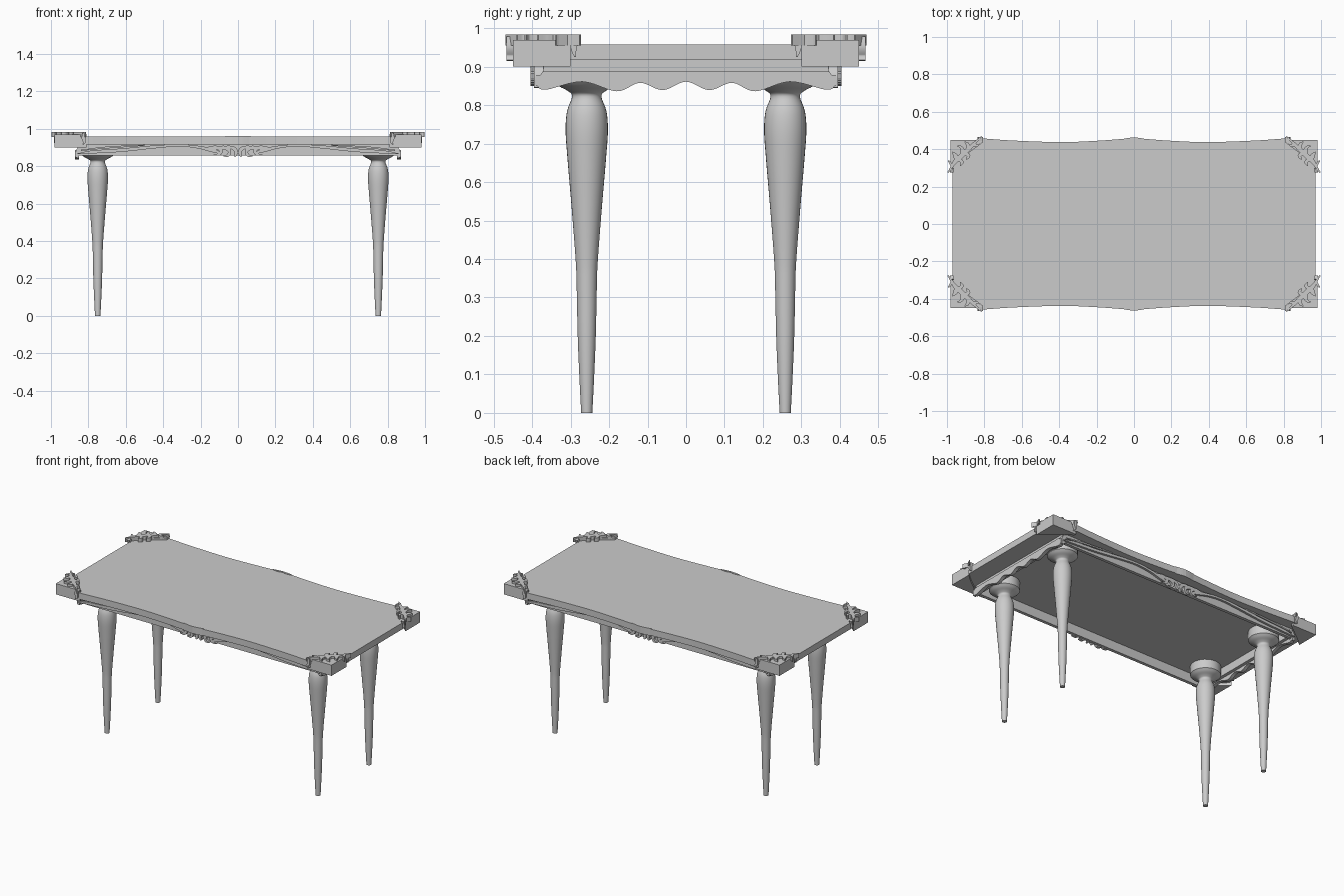
import bpy, bmesh, math
from mathutils import Vector

if "Cube" in bpy.data.objects:
    bpy.data.objects.remove(bpy.data.objects["Cube"])

mat = bpy.data.materials.new("grey wood")
mat.diffuse_color = (0.6, 0.6, 0.6, 1)
mat.use_nodes = True
mat.node_tree.nodes["Principled BSDF"].inputs["Base Color"].default_value = mat.diffuse_color


def finish(name, bm, smooth=True):
    bmesh.ops.recalc_face_normals(bm, faces=bm.faces)
    me = bpy.data.meshes.new(name)
    bm.to_mesh(me)
    bm.free()
    me.materials.append(mat)
    ob = bpy.data.objects.new(name, me)
    bpy.context.collection.objects.link(ob)
    if smooth:
        bpy.ops.object.select_all(action='DESELECT')
        bpy.context.view_layer.objects.active = ob
        ob.select_set(True)
        bpy.ops.object.shade_smooth_by_angle(angle=math.radians(35))
    return ob


def spline(pts, n=6):
    # Catmull-Rom curve through the points (any dimension)
    P = [Vector(p) for p in pts]
    P = [P[0] * 2 - P[1]] + P + [P[-1] * 2 - P[-2]]
    out = []
    for i in range(1, len(P) - 2):
        a, b, c, d = P[i - 1:i + 3]
        for k in range(n):
            t = k / n
            out.append(0.5 * (2 * b + (c - a) * t + (2 * a - 5 * b + 4 * c - d) * t * t
                              + (3 * b - 3 * c + d - a) * t ** 3))
    return out + [P[-2]]


def band(bm, pairs, w0, w1, place):
    # solid strip between pairs of plane points, thickened from w0 to w1
    rings = []
    for a, b in pairs:
        rings.append([bm.verts.new(place(p[0], p[1], w))
                      for p, w in ((a, w0), (b, w0), (b, w1), (a, w1))])
    for r, s in zip(rings, rings[1:]):
        for i in range(4):
            j = (i + 1) % 4
            bm.faces.new((r[i], r[j], s[j], s[i]))
    bm.faces.new(rings[0])
    bm.faces.new(rings[-1])


def ribbon(bm, pts, w0, w1, place):
    # tapered ribbon: points are (u, v, half width)
    c = spline(pts)
    pairs = []
    for i, p in enumerate(c):
        t = (c[min(i + 1, len(c) - 1)] - c[max(i - 1, 0)]).to_2d().normalized()
        n = Vector((-t.y, t.x)) * max(p.z, 0.001)
        pairs.append((p.to_2d() + n, p.to_2d() - n))
    band(bm, pairs, w0, w1, place)


def box(bm, x0, x1, y0, y1, z0, z1):
    band(bm, [((x0, y0), (x0, y1)), ((x1, y0), (x1, y1))], z0, z1, lambda u, v, w: (u, v, w))


def flat(sx, sy):
    return lambda u, v, w: (sx * u, sy * v, w)


def front(sx, sy):
    return lambda u, v, w: (sx * u, sy * w, v)


corners = [(sx, sy) for sx in (-1, 1) for sy in (-1, 1)]

# table top with wavy long edges
edge = spline([(0, .458), (.07, .454), (.18, .446), (.35, .438), (.5, .440),
               (.68, .448), (.79, .456), (.82, .454), (.835, .44)])
edge += [Vector((.97, .44))]
full = [Vector((-p.x, p.y)) for p in reversed(edge[1:])] + edge
bm = bmesh.new()
band(bm, [((p.x, -p.y), (p.x, p.y)) for p in full], .917, .958, flat(1, 1))
finish("table_top", bm)

# corner blocks, cut on the diagonal under the carving
bm = bmesh.new()
for sx, sy in corners:
    band(bm, [((.98, .30), (.98, .45)), ((.93, .345), (.93, .45)),
              ((.85, .405), (.85, .45)), ((.81, .435), (.81, .45))], .90, .969, flat(sx, sy))
finish("corner_blocks", bm, False)

# carved corner leaves lying on top, with drops down the edges
leaves = [
    [(.995, .275, .003), (.978, .30, .006), (.955, .335, .011), (.925, .362, .013),
     (.89, .395, .012), (.855, .43, .008), (.815, .468, .002)],
    [(.925, .36, .010), (.915, .385, .013), (.925, .41, .008), (.945, .418, .002)],
    [(.95, .34, .009), (.955, .365, .012), (.972, .385, .003)],
    [(.905, .38, .010), (.885, .365, .010), (.895, .345, .003)],
    [(.94, .35, .009), (.92, .33, .009), (.93, .312, .002)],
    [(.89, .40, .009), (.89, .425, .010), (.905, .44, .002)],
    [(.86, .425, .007), (.84, .42, .007), (.825, .428, .002)],
    [(.975, .31, .006), (.985, .33, .006), (.995, .338, .002)],
]
bm = bmesh.new()
for sx, sy in corners:
    for l in leaves:
        ribbon(bm, l, .955, .983, flat(sx, sy))
    ribbon(bm, [(.82, .975, .012), (.826, .95, .010), (.822, .93, .007), (.83, .916, .002)],
           .445, .466, front(sx, sy))
    ribbon(bm, [(.285, .975, .009), (.292, .95, .008), (.288, .925, .002)],
           .965, .985, lambda u, v, w: (sx * w, sy * u, v))
finish("corner_leaves", bm)

# small carved crest at the middle of each long edge
bm = bmesh.new()
for sx, sy in corners:
    ribbon(bm, [(0, .458, .005), (.03, .453, .007), (.07, .452, .001)], .915, .961, flat(sx, sy))
finish("edge_crests", bm)

# apron rails
bm = bmesh.new()
for s in (-1, 1):
    y0, y1 = sorted((s * .37, s * .39))
    box(bm, -.85, .85, y0, y1, .858, .918)
    x0, x1 = sorted((s * .83, s * .852))
    box(bm, x0, x1, -.38, .38, .865, .918)
finish("apron_rails", bm, False)

# scalloped plates on the short sides
wave = spline([(-.39, .852), (-.365, .840), (-.27, .861), (-.18, .836), (-.12, .858), (-.06, .839),
               (0, .861), (.06, .839), (.12, .858), (.18, .836), (.27, .861), (.365, .840), (.39, .852)])
bm = bmesh.new()
for s in (-1, 1):
    band(bm, [((p.x, p.y), (p.x, .887 if abs(p.x) < .375 else .878)) for p in wave],
         .85, .872, lambda u, v, w: (s * w, u, v))
finish("end_scallops", bm)

# long carved ribbons and centre scrolls on the long aprons
scrolls = [
    [(.86, .866, .002), (.78, .876, .008), (.62, .886, .009), (.45, .903, .008), (.32, .911, .006),
     (.22, .903, .007), (.13, .883, .010), (.09, .868, .003)],
    [(.84, .885, .003), (.7, .900, .005), (.5, .912, .003)],
    [(.17, .893, .008), (.12, .900, .010), (.09, .885, .009), (.10, .864, .007), (.13, .861, .002)],
    [(.11, .900, .008), (.065, .897, .011), (.045, .878, .009), (.055, .857, .007), (.08, .856, .002)],
    [(.06, .905, .006), (.022, .895, .010), (.010, .872, .009), (.018, .852, .004)],
]
bm = bmesh.new()
for sx, sy in corners:
    for l in scrolls:
        ribbon(bm, l, .385, .404, front(sx, sy))
    # pierced-looking drop at each end of the long apron
    ribbon(bm, [(.835, .91, .008), (.855, .88, .012), (.86, .845, .008)], .37, .395, front(sx, sy))
finish("long_apron_carving", bm)

# turned legs
profile = spline([(.0145, 0), (.019, .09), (.0235, .2), (.0265, .34), (.029, .40), (.039, .53), (.050, .66),
                  (.055, .735), (.051, .785), (.038, .822), (.048, .836), (.072, .849), (.088, .862)], 4)
N = 32
for k, (sx, sy) in enumerate(corners):
    bm = bmesh.new()
    rings = []
    for p in profile + [Vector((.088, .918))]:
        rings.append([bm.verts.new((sx * .75 + p.x * math.cos(2 * math.pi * i / N),
                                    sy * .258 + p.x * math.sin(2 * math.pi * i / N), p.y))
                      for i in range(N)])
    # top plate of the leg sits just under the table top
    for r, s in zip(rings, rings[1:]):
        for i in range(N):
            j = (i + 1) % N
            bm.faces.new((r[i], r[j], s[j], s[i]))
    bm.faces.new(rings[0])
    bm.faces.new(rings[-1])
    finish("leg_%d" % (k + 1), bm)
